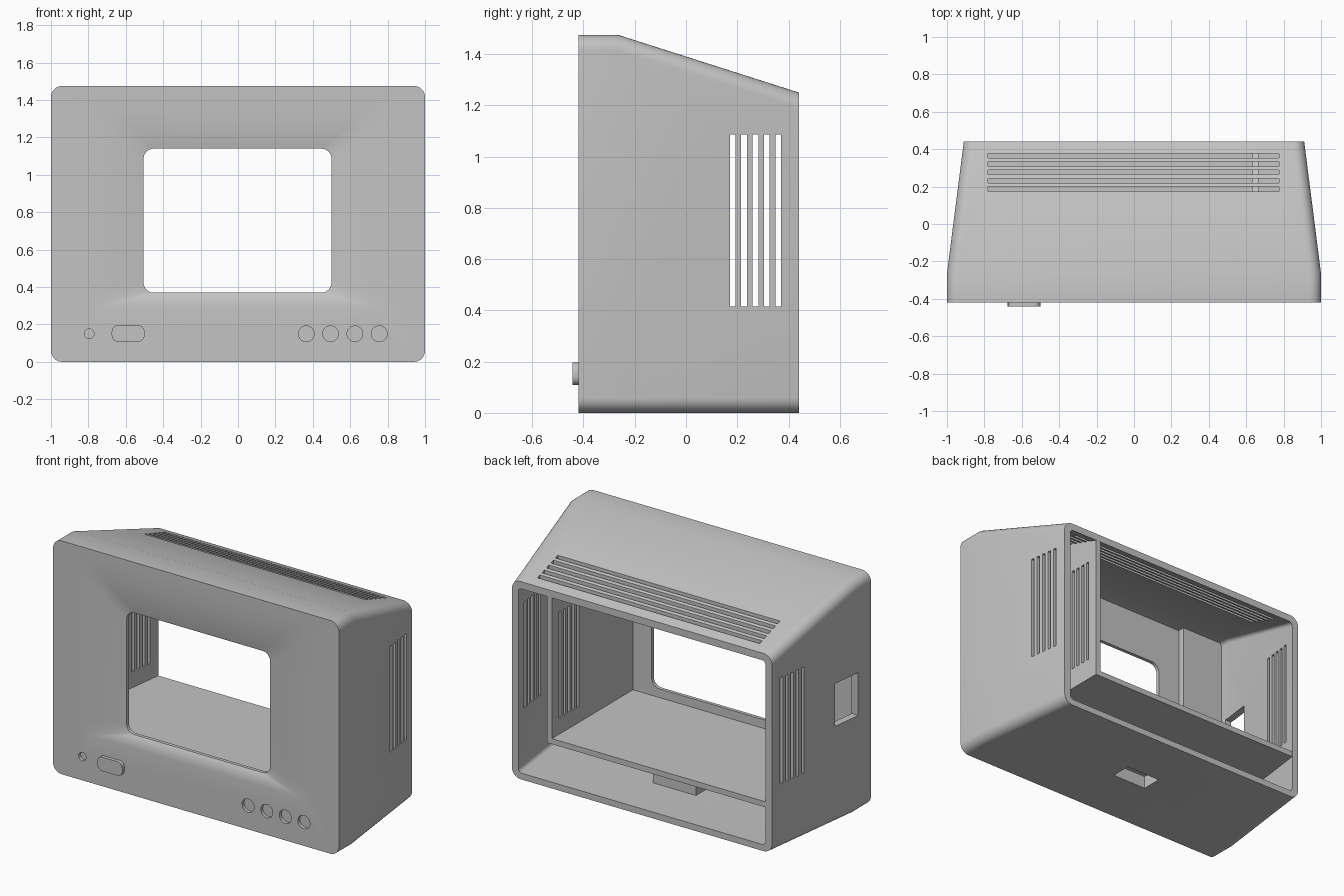
import bpy, bmesh, math

if "Cube" in bpy.data.objects:
    bpy.data.objects.remove(bpy.data.objects["Cube"], do_unlink=True)

plastic = bpy.data.materials.new("grey_plastic")
plastic.use_nodes = True
GREY = (0.55, 0.55, 0.55, 1)
plastic.diffuse_color = GREY
plastic.node_tree.nodes["Principled BSDF"].inputs["Base Color"].default_value = GREY

FRONT, BEND, BACK = -0.42, -0.265, 0.44
WALL = 0.045
INNER = -0.37          # inside face of the front wall


def taper(y):
    return max(0.0, (y - BEND) / (BACK - BEND))


def half_width(y):
    return 1.0 - 0.09 * taper(y)


def top(y):
    return 1.475 - 0.225 * taper(y)


def finish(name, bm):
    bmesh.ops.recalc_face_normals(bm, faces=bm.faces)
    mesh = bpy.data.meshes.new(name)
    bm.to_mesh(mesh)
    bm.free()
    mesh.materials.append(plastic)
    ob = bpy.data.objects.new(name, mesh)
    bpy.context.collection.objects.link(ob)
    return ob


def rounded_rect(x0, x1, z0, z1, r, steps=8):
    corners = [(x1 - r, z1 - r), (x0 + r, z1 - r), (x0 + r, z0 + r), (x1 - r, z0 + r)]
    pts = []
    for k, (cx, cz) in enumerate(corners):
        for i in range(steps + 1):
            a = math.pi / 2 * (k + i / steps)
            pts.append((cx + r * math.cos(a), cz + r * math.sin(a)))
    return pts


def loft(name, sections):
    """Skin a row of (y, outline) sections and cap both ends."""
    bm = bmesh.new()
    rings = [[bm.verts.new((x, y, z)) for x, z in pts] for y, pts in sections]
    n = len(rings[0])
    for a, b in zip(rings, rings[1:]):
        for i in range(n):
            j = (i + 1) % n
            bm.faces.new((a[i], a[j], b[j], b[i]))
    bm.faces.new(rings[0])
    bm.faces.new(rings[-1])
    return finish(name, bm)


def prism(name, pts, offset):
    """Extrude a flat polygon of 3D points by an offset."""
    bm = bmesh.new()
    face = bm.faces.new([bm.verts.new(p) for p in pts])
    out = bmesh.ops.extrude_face_region(bm, geom=[face])
    bmesh.ops.translate(bm, vec=offset,
                        verts=[g for g in out["geom"] if isinstance(g, bmesh.types.BMVert)])
    return finish(name, bm)


def boxes(name, spans):
    """One mesh of separate boxes, each (x0, x1, y0, y1, z0, z1)."""
    bm = bmesh.new()
    for x0, x1, y0, y1, z0, z1 in spans:
        vs = bmesh.ops.create_cube(bm, size=1)["verts"]
        bmesh.ops.scale(bm, vec=(x1 - x0, y1 - y0, z1 - z0), verts=vs)
        bmesh.ops.translate(bm, vec=((x0 + x1) / 2, (y0 + y1) / 2, (z0 + z1) / 2), verts=vs)
    return finish(name, bm)


def cut(ob, *cutters):
    for c in cutters:
        c.hide_render = True
        mod = ob.modifiers.new("cut", "BOOLEAN")
        mod.operation, mod.solver, mod.object = "DIFFERENCE", "EXACT", c
        bpy.context.view_layer.objects.active = ob
        bpy.ops.object.modifier_apply(modifier=mod.name)


# Outer case and its hollow
shell = loft("case_shell", [
    (y, rounded_rect(-half_width(y), half_width(y), 0, top(y), 0.06))
    for y in (FRONT, BEND, BACK)])


def hollow_section(y):
    w = half_width(y) - WALL
    return y, rounded_rect(-w, w, 0.04, top(y) - WALL, 0.025)


hollow = loft("hollow_cutter", [hollow_section(y) for y in (INNER, BEND, BACK + 0.05)])

# Dished screen surround and screen opening
opening = (-0.505, 0.5, 0.37, 1.14, 0.055)
rim = (-0.82, 0.82, 0.295, 1.41, 0.08)


def dish(t):
    return rounded_rect(*[a + (b - a) * t for a, b in zip(rim, opening)])


screen = loft("screen_cutter", [(-0.45, dish(0)), (-0.4205, dish(0)), (-0.416, dish(0.35)),
                                (-0.408, dish(0.7)), (-0.392, dish(1)), (-0.3, dish(1))])

# Ventilation slots
PITCH = 0.0445
side_slots = boxes("side_slot_cutter", [
    (-1.2, 1.2, 0.182 + PITCH * i - 0.011, 0.182 + PITCH * i + 0.011, 0.415, 1.087)
    for i in range(5)])
top_slots = boxes("top_slot_cutter", [
    (-0.78, 0.775, 0.187 + PITCH * i - 0.0125, 0.187 + PITCH * i + 0.0125, 1.15, 1.6)
    for i in range(5)])

# Side port, base pocket and round control recesses
port = boxes("port_cutter", [(-1.2, -0.85, -0.29, -0.09, 0.62, 0.89)])
pocket = boxes("pocket_cutter", [(-0.12, 0.12, -0.045, 0.085, -0.1, 0.08)])


def disc(name, x, r):
    return loft(name, [(y, [(x + r * math.cos(math.tau * i / 32), 0.15 + r * math.sin(math.tau * i / 32))
                            for i in range(32)]) for y in (-0.45, -0.4)])


controls = [disc("control_cutter", 0.365 + 0.13 * i, 0.042) for i in range(4)]
controls.append(disc("lamp_cutter", -0.795, 0.026))

cut(shell, hollow, screen, side_slots, top_slots, port, pocket, *controls)

# Upright divider following the sloped roof
lid = 0.03
divider = prism("upright_divider", [
    (0.63, INNER - 0.01, 0.28), (0.63, BACK - 0.001, 0.28), (0.63, BACK - 0.001, top(BACK) - lid),
    (0.63, BEND, top(BEND) - lid), (0.63, INNER - 0.01, top(BEND) - lid)], (0.035, 0, 0))
cut(divider, side_slots)

# Shelf under the screen bay
prism("shelf", [
    (0.63, INNER - 0.01, 0.28), (0.63, BACK - 0.001, 0.28), (-half_width(BACK) + lid, BACK - 0.001, 0.28),
    (-1 + lid, BEND, 0.28), (-1 + lid, INNER - 0.01, 0.28)], (0, 0, 0.035))

# Thick pad beside the screen and the well above the base pocket
boxes("front_pad", [(-0.965, -0.66, INNER - 0.01, -0.325, 0.3, 1.44)])
well = boxes("base_well", [(-0.15, 0.15, -0.075, 0.115, 0.02, 0.11)])
cut(well, pocket)

# Power button
loft("power_button", [(y, rounded_rect(-0.675, -0.5, 0.108, 0.196, 0.034)) for y in (-0.442, -0.41)])

for c in [hollow, screen, side_slots, top_slots, port, pocket] + controls:
    bpy.data.objects.remove(c, do_unlink=True)

# Smooth the rounded corners, keep hard edges crisp
bpy.ops.object.select_all(action="DESELECT")
for name in ("case_shell", "power_button"):
    ob = bpy.data.objects[name]
    ob.select_set(True)
    bpy.context.view_layer.objects.active = ob
bpy.ops.object.shade_smooth_by_angle(angle=math.radians(20))
